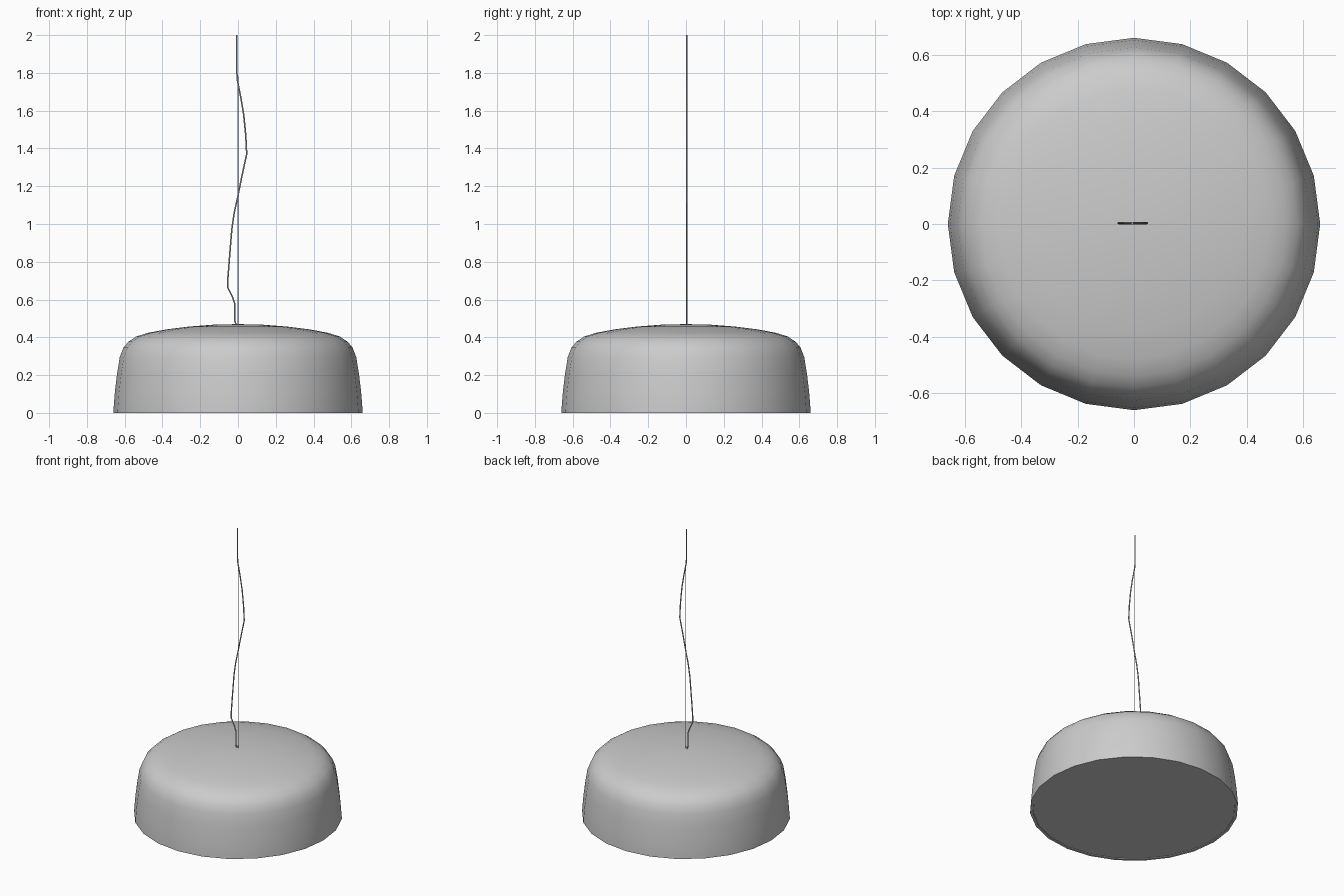
import bpy, bmesh, math

if "Cube" in bpy.data.objects:
    bpy.data.objects.remove(bpy.data.objects["Cube"], do_unlink=True)

SIDES = 24


def material(name, value):
    mat = bpy.data.materials.new(name)
    mat.use_nodes = True
    color = (value, value, value, 1)
    mat.diffuse_color = color
    mat.node_tree.nodes["Principled BSDF"].inputs["Base Color"].default_value = color
    return mat


grey = material("light grey", 0.6)


def finish(name, bm, angle=40):
    bmesh.ops.recalc_face_normals(bm, faces=bm.faces)
    mesh = bpy.data.meshes.new(name)
    bm.to_mesh(mesh)
    bm.free()
    mesh.materials.append(grey)
    obj = bpy.data.objects.new(name, mesh)
    bpy.context.collection.objects.link(obj)
    bpy.ops.object.select_all(action="DESELECT")
    obj.select_set(True)
    bpy.context.view_layer.objects.active = obj
    bpy.ops.object.shade_smooth_by_angle(angle=math.radians(angle))
    return obj


def lathe(name, profile):
    bm = bmesh.new()
    verts = [bm.verts.new((r, 0, z)) for r, z in profile]
    edges = [bm.edges.new(pair) for pair in zip(verts, verts[1:])]
    bmesh.ops.spin(bm, geom=verts + edges, cent=(0, 0, 0), axis=(0, 0, 1),
                   angle=math.tau, steps=SIDES, use_duplicate=False)
    bmesh.ops.remove_doubles(bm, verts=bm.verts, dist=0.0005)
    return finish(name, bm)


def cable(name, points, radius, sides=8):
    # Sweep a small ring along a path lying in the xz plane
    bm = bmesh.new()
    rings = []
    for x, z in points:
        ring = [bm.verts.new((x + radius * math.cos(math.tau * i / sides),
                              0.003 + radius * math.sin(math.tau * i / sides), z))
                for i in range(sides)]
        rings.append(ring)
    for a, b in zip(rings, rings[1:]):
        for i in range(sides):
            j = (i + 1) % sides
            bm.faces.new((a[i], a[j], b[j], b[i]))
    bm.faces.new(rings[0])
    bm.faces.new(rings[-1])
    return finish(name, bm)


# Domed shade with a thin turned-in lip
lathe("shade", [(0, 0.47), (0.13, 0.467), (0.26, 0.457), (0.38, 0.442), (0.48, 0.423),
                (0.54, 0.404), (0.58, 0.377), (0.607, 0.345), (0.626, 0.295),
                (0.64, 0.21), (0.652, 0.11), (0.66, 0.01), (0.66, 0),
                (0.642, 0), (0.64, 0.012)])

# Flat diffuser closing the underside
lathe("diffuser", [(0, 0.004), (0.641, 0.004)])

# Straight suspension wire
cable("suspension_wire", [(0, 0.465), (0, 1.78)], 0.002)

# Loose power cord winding around the wire
cable("power_cord", [(-0.01, 0.465), (-0.018, 0.49), (-0.018, 0.58), (-0.03, 0.615),
                     (-0.055, 0.665), (-0.053, 0.72), (-0.042, 0.86), (-0.033, 0.97),
                     (-0.02, 1.06), (0, 1.15), (0.022, 1.26), (0.046, 1.37),
                     (0.041, 1.47), (0.03, 1.58), (0.015, 1.67), (-0.003, 1.76),
                     (-0.006, 1.8), (-0.006, 2.0)], 0.004)
